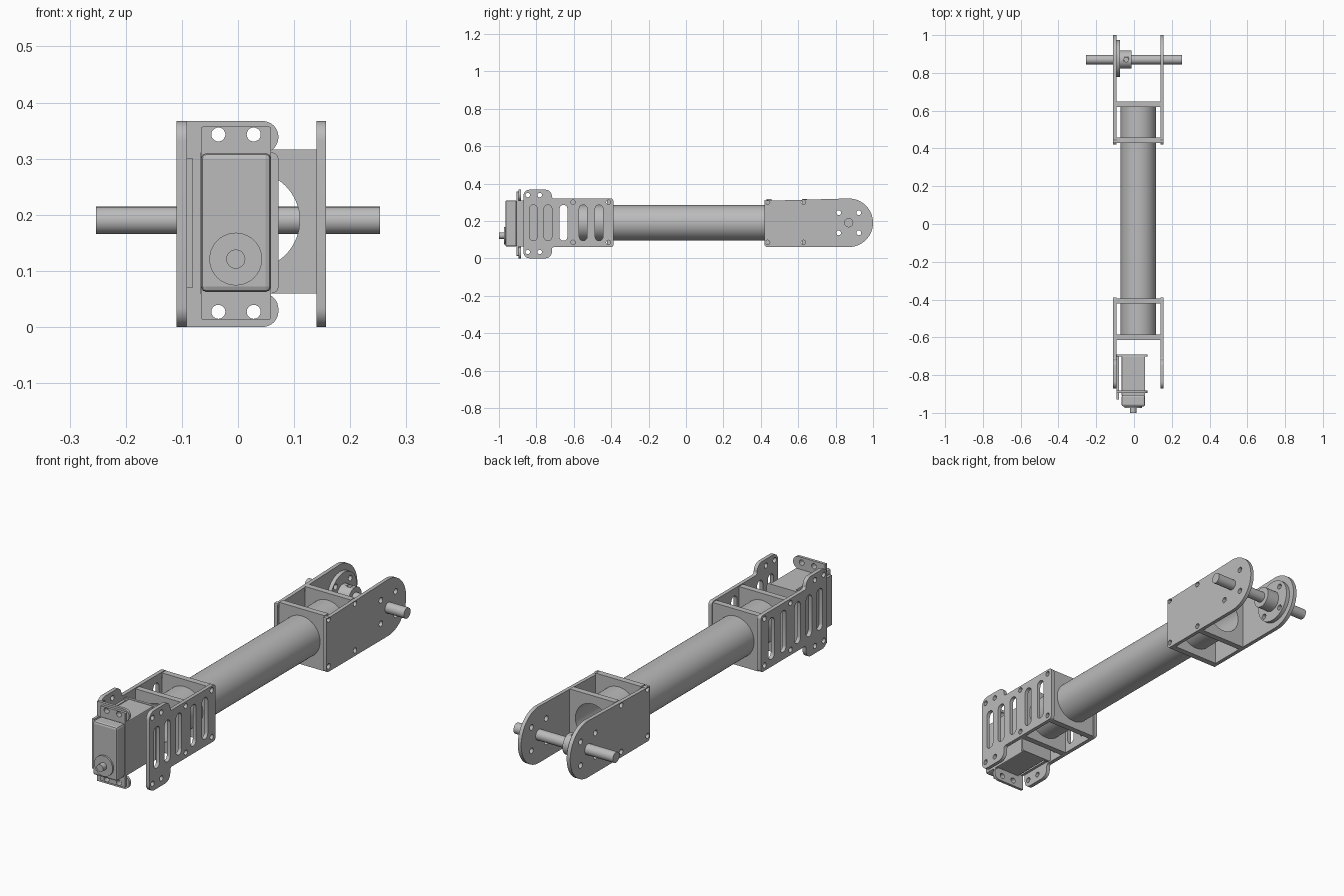
import bpy, bmesh
from math import sin, cos, pi
from mathutils import Matrix, Vector

if "Cube" in bpy.data.objects:
    bpy.data.objects.remove(bpy.data.objects["Cube"], do_unlink=True)

metal = bpy.data.materials.new("grey metal")
metal.use_nodes = True
GREY = (0.5, 0.5, 0.5, 1)
metal.diffuse_color = GREY
metal.node_tree.nodes["Principled BSDF"].inputs["Base Color"].default_value = GREY

# Local (u, v, normal) to world: X plates use (y, z), Y plates use (x, z)
FRAME = {
    "X": Matrix(((0, 0, 1, 0), (1, 0, 0, 0), (0, 1, 0, 0), (0, 0, 0, 1))),
    "Y": Matrix(((1, 0, 0, 0), (0, 0, -1, 0), (0, 1, 0, 0), (0, 0, 0, 1))),
    "Z": Matrix.Identity(4),
}


def add_object(name, mesh, smooth=False):
    mesh.materials.clear()
    mesh.materials.append(metal)
    ob = bpy.data.objects.new(name, mesh)
    bpy.context.collection.objects.link(ob)
    if smooth:
        bpy.ops.object.select_all(action="DESELECT")
        ob.select_set(True)
        bpy.context.view_layer.objects.active = ob
        bpy.ops.object.shade_smooth_by_angle(angle=0.6)
    return ob


def circle(u, v, r, n=24):
    return [(u + r * cos(2 * pi * i / n), v + r * sin(2 * pi * i / n)) for i in range(n)]


def slot(u, v, r, half):
    """Vertical slot with round ends."""
    return [(u + r * cos(a), v + r * sin(a) + (half if i < 9 else -half))
            for i in range(18) for a in [pi * (i if i < 9 else i - 1) / 8]]


def rounded(corners):
    """Round each (u, v, radius) corner with a small quadratic arc."""
    out = []
    for i, (u, v, r) in enumerate(corners):
        p = Vector((u, v))
        if not r:
            out.append((u, v))
            continue
        a = p + (Vector(corners[i - 1][:2]) - p).normalized() * r
        b = p + (Vector(corners[(i + 1) % len(corners)][:2]) - p).normalized() * r
        c = a + b - p
        for k in range(9):
            t = k / 8 * pi / 2
            out.append(tuple(c + (p - b) * cos(t) + (p - a) * sin(t)))
    return [q for i, q in enumerate(out) if (Vector(q) - Vector(out[i - 1])).length > 1e-5]


def rect(u0, u1, v0, v1, r=0):
    return rounded([(u0, v0, r), (u1, v0, r), (u1, v1, r), (u0, v1, r)])


def plate(name, axis, lo, hi, outline, holes=(), smooth=True):
    """Extrude a filled outline with holes between lo and hi along an axis."""
    curve = bpy.data.curves.new(name, "CURVE")
    curve.dimensions, curve.fill_mode = "2D", "BOTH"
    curve.extrude = (hi - lo) / 2
    for loop in [outline, *holes]:
        sp = curve.splines.new("POLY")
        sp.points.add(len(loop) - 1)
        for pt, (u, v) in zip(sp.points, loop):
            pt.co = (u, v, 0, 1)
        sp.use_cyclic_u = True
    tmp = bpy.data.objects.new(name + "_curve", curve)
    mesh = bpy.data.meshes.new_from_object(tmp)
    bpy.data.objects.remove(tmp)
    bpy.data.curves.remove(curve)
    mesh.transform(FRAME[axis])
    mid = (lo + hi) / 2
    mesh.transform(Matrix.Translation([mid if a == axis else 0 for a in "XYZ"]))
    bm = bmesh.new()
    bm.from_mesh(mesh)
    bmesh.ops.remove_doubles(bm, verts=bm.verts, dist=1e-5)
    bmesh.ops.recalc_face_normals(bm, faces=bm.faces)
    bm.to_mesh(mesh)
    bm.free()
    mesh.name = name
    return add_object(name, mesh, smooth)


def box(name, x, y, z, bevel=0):
    bm = bmesh.new()
    bmesh.ops.create_cube(bm, size=1)
    for v in bm.verts:
        v.co = [s[0] if c < 0 else s[1] for c, s in zip(v.co, (x, y, z))]
    if bevel:
        bmesh.ops.bevel(bm, geom=bm.edges[:], offset=bevel, segments=2, affect="EDGES", profile=0.5)
    mesh = bpy.data.meshes.new(name)
    bm.to_mesh(mesh)
    bm.free()
    return add_object(name, mesh)


MID = 0.19                      # height of the arm axis
TUBE_X, TUBE_R, BORE = 0.023, 0.094, 0.087
SIDES = {"right": (-0.11, -0.092), "left": (0.14, 0.157)}
LOW, HIGH = 0.06, 0.32

# Hollow arm tube
plate("arm_tube", "Y", -0.6, 0.63, circle(TUBE_X, MID, TUBE_R, 64), [circle(TUBE_X, MID, BORE, 64)])

# Slotted front side plates with ears
E0, E1, BACK = -0.87, -0.717, -0.388
front_outline = rounded([
    (E0, 0, .035), (E1, 0, .035), (E1, LOW, .012), (BACK, LOW, .015),
    (BACK, HIGH, .015), (E1, HIGH, .012), (E1, 0.367, .035), (E0, 0.367, .035)])
front_holes = [circle(y, z, 0.012, 16) for y in (-0.604, -0.415) for z in (0.085, 0.3)]
front_holes += [circle(y, z, 0.012, 16) for y in (-0.846, -0.782) for z in (0.034, 0.338)]
front_holes += [slot(y, MID, 0.021, 0.075) for y in (-0.816, -0.738, -0.655, -0.55, -0.465)]
# Round-ended rear side plates
PIVOT = 0.87
arc = [(PIVOT + 0.13 * cos(t), MID + 0.13 * sin(t)) for t in [pi * (i / 32 - 0.5) for i in range(33)]]
rear_outline = rounded([(0.42, HIGH, .015), (0.42, LOW, .015), (0.6, LOW, 0)])[:-1] + arc
rear_outline = [p for p in rear_outline]
pivot_holes = [circle(PIVOT + a, MID + b, 0.013, 16) for a in (-.054, .054) for b in (-.054, .054)]
rear_holes = [circle(y, z, 0.012, 16) for y in (0.436, 0.628) for z in (0.085, 0.3)]
rear_holes += pivot_holes + [circle(PIVOT, MID, 0.0245)]
for side, (lo, hi) in SIDES.items():
    plate("front_plate_" + side, "X", lo, hi, front_outline, front_holes)
    plate("rear_plate_" + side, "X", lo, hi, rear_outline, rear_holes)

# Cross plates that hold the tube
for name, y0, y1, r in (("front_end_wall", -0.614, -0.586, BORE), ("front_tube_wall", -0.422, -0.394, TUBE_R),
                        ("rear_tube_wall", 0.43, 0.458, TUBE_R), ("rear_end_wall", 0.62, 0.648, BORE)):
    plate(name, "Y", y0, y1, rect(-0.092, 0.14, LOW, 0.316), [circle(TUBE_X, MID, r, 64)])

# Rear axle, hub disc and hub
plate("axle", "X", -0.253, 0.253, circle(PIVOT, MID, 0.0245))
plate("hub_disc", "X", -0.092, -0.074, circle(PIVOT + .005, MID, 0.098, 48),
      pivot_holes + [circle(PIVOT, MID, 0.0245)])
hub = plate("hub", "X", -0.074, -0.013, circle(PIVOT, MID, 0.048, 40), [circle(PIVOT, MID, 0.0245)])
drill = plate("hub_drill", "Z", 0.215, 0.3, circle(-0.041, PIVOT, 0.012, 16))
cut = hub.modifiers.new("screw_hole", "BOOLEAN")
cut.operation, cut.object, cut.solver = "DIFFERENCE", drill, "EXACT"
bpy.context.view_layer.objects.active = hub
bpy.ops.object.modifier_apply(modifier=cut.name)
bpy.data.objects.remove(drill, do_unlink=True)

# Motor bracket: side wall, back wall and C-shaped front wall with ears
TOP = 0.367
ear_holes = [circle(x, z, 0.0125, 20) for x in (-0.035, 0.028) for z in (0.027, 0.343)]
plate("bracket_front", "Y", -0.895, -0.882, rounded([
    (-0.092, 0, 0), (0.072, 0, .028), (0.072, LOW, .028), (-0.067, LOW, 0),
    (-0.067, 0.31, 0), (0.072, 0.31, .028), (0.072, TOP, .028), (-0.092, TOP, 0)]), ear_holes)
box("bracket_side", (-0.092, -0.08), (-0.93, -0.69), (0.07, 0.3))
plate("bracket_back", "Y", -0.702, -0.69, rect(-0.092, 0.072, LOW, 0.311, .012))

# Motor: body, flange, front case and output shaft
MX = (-0.066, 0.059)
box("motor_body", MX, (-0.9, -0.7), (0.062, 0.31), 0.004)
plate("motor_flange", "Y", -0.907, -0.895, rect(*MX, 0.013, 0.357, 0.004), ear_holes)
box("motor_case", MX, (-0.966, -0.905), (0.062, 0.31), 0.01)
plate("motor_boss", "Y", -0.974, -0.96, circle(-0.004, 0.121, 0.047, 40))
plate("motor_shaft", "Y", -1.0, -0.96, circle(-0.004, 0.121, 0.017))
